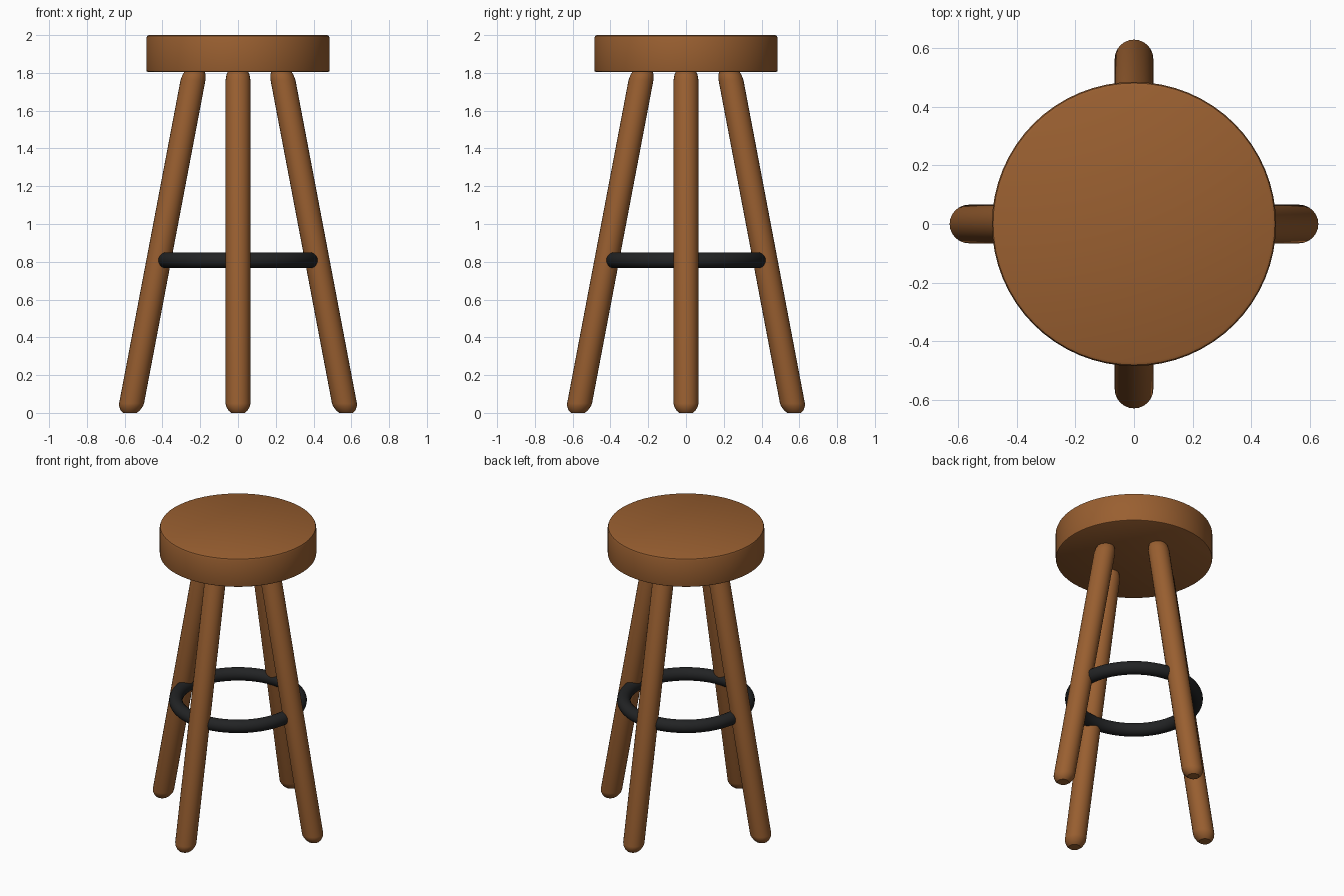
import bpy, bmesh, math
from mathutils import Vector

if "Cube" in bpy.data.objects:
    bpy.data.objects.remove(bpy.data.objects["Cube"])


def material(name, color):
    m = bpy.data.materials.new(name)
    m.diffuse_color = (*color, 1)
    m.use_nodes = True
    m.node_tree.nodes["Principled BSDF"].inputs["Base Color"].default_value = m.diffuse_color
    return m


wood = material("brown wood", (0.32, 0.115, 0.03))
black = material("black metal", (0.016, 0.017, 0.018))


def finish(ob, name, mat):
    ob.name = name
    ob.data.materials.append(mat)
    bpy.ops.object.select_all(action='DESELECT')
    ob.select_set(True)
    bpy.context.view_layer.objects.active = ob
    bpy.ops.object.shade_smooth_by_angle(angle=math.radians(35))


def stack(name, rings, n, mat):
    """Closed solid from horizontal circles given as (centre, radius)."""
    bm = bmesh.new()
    loops = []
    for c, r in rings:
        loops.append([bm.verts.new(Vector(c) + Vector((r * math.cos(math.tau * i / n),
                                                       r * math.sin(math.tau * i / n), 0)))
                      for i in range(n)])
    for a, b in zip(loops, loops[1:]):
        for i in range(n):
            j = (i + 1) % n
            bm.faces.new((a[i], a[j], b[j], b[i]))
    bm.faces.new(loops[0][::-1])
    bm.faces.new(loops[-1])
    me = bpy.data.meshes.new(name)
    bm.to_mesh(me)
    bm.free()
    ob = bpy.data.objects.new(name, me)
    bpy.context.collection.objects.link(ob)
    finish(ob, name, mat)


# Round seat with slightly softened edges
seat = [(1.805, 0.478), (1.808, 0.483), (1.815, 0.485),
        (1.986, 0.485), (1.996, 0.481), (2.0, 0.472)]
stack("seat", [((0, 0, z), r) for z, r in seat], 64, wood)

# Four splayed legs with rounded ends
leg = [(0, 0.036), (0.012, 0.050), (0.035, 0.063), (0.05, 0.066),
       (1.76, 0.066), (1.79, 0.061), (1.815, 0.050)]
for k, side in enumerate(("right", "back", "left", "front")):
    dx, dy = round(math.cos(k * math.pi / 2)), round(math.sin(k * math.pi / 2))
    rings = [((dx * (0.573 - 0.19 * z), dy * (0.573 - 0.19 * z), z), r) for z, r in leg]
    stack(side + "_leg", rings, 24, wood)

# Foot ring passing through the legs
bpy.ops.mesh.primitive_torus_add(location=(0, 0, 0.808), major_radius=0.385, minor_radius=0.042,
                                 major_segments=64, minor_segments=20)
finish(bpy.context.object, "foot_ring", black)
